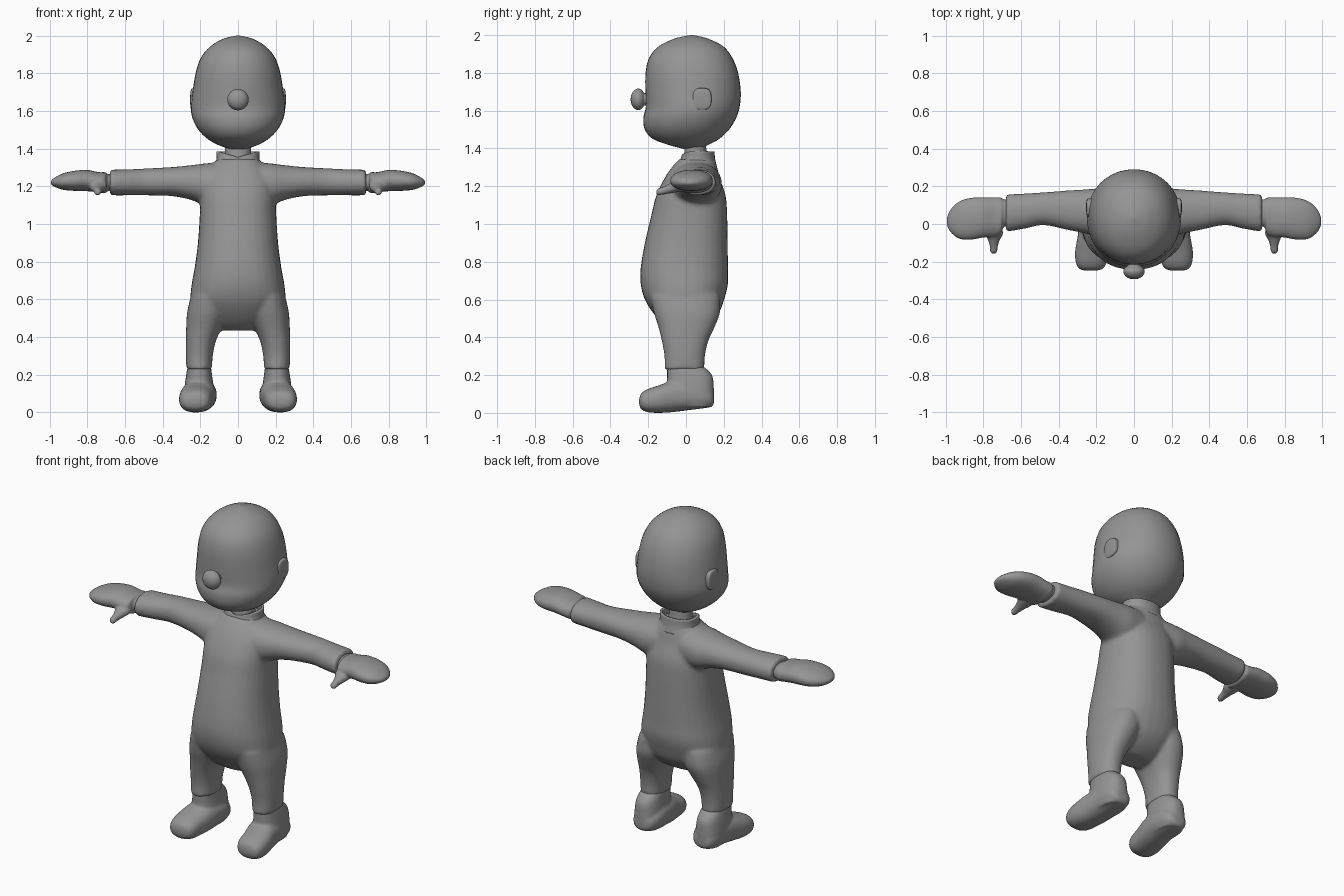
import bpy, bmesh, math
from mathutils import Vector

GREY = bpy.data.materials.new("plain grey")
GREY.diffuse_color = (0.3, 0.3, 0.3, 1)


def spline(rows, steps):
    """Catmull-Rom interpolation through rows of numbers."""
    out = []
    for i in range(len(rows) - 1):
        a, b, c, d = (rows[max(0, min(len(rows) - 1, i + k))] for k in (-1, 0, 1, 2))
        for s in range(steps):
            t = s / steps
            out.append([q + 0.5 * t * (r - p + t * (2 * p - 5 * q + 4 * r - s2 + t * (3 * (q - r) + s2 - p)))
                        for p, q, r, s2 in zip(a, b, c, d)])
    return out + [list(rows[-1])]


def loft(bm, axis, rows, side=1, power=2.2, steps=4, sides=32, cap=True):
    """Skin rounded sections; each row is (position on axis, u min, u max, v min, v max)."""
    rings = []
    for t, u0, u1, v0, v1 in spline(rows, steps):
        ring = []
        for k in range(sides):
            an = 2 * math.pi * k / sides
            c, s = math.cos(an), math.sin(an)
            u = (u0 + u1) / 2 + (u1 - u0) / 2 * math.copysign(abs(c) ** (2 / power), c)
            v = (v0 + v1) / 2 + (v1 - v0) / 2 * math.copysign(abs(s) ** (2 / power), s)
            x, y, z = {"x": (t, u, v), "y": (u, t, v), "z": (u, v, t)}[axis]
            ring.append(bm.verts.new((x * side, y, z)))
        rings.append(ring)
    for a, b in zip(rings, rings[1:]):
        for k in range(sides):
            j = (k + 1) % sides
            bm.faces.new((a[k], a[j], b[j], b[k]))
    if cap:
        bm.faces.new(rings[0])
        bm.faces.new(rings[-1])


def finish(name, bm, voxel=0, smooth=6):
    """Make the object; optionally fuse its pieces into one soft skin."""
    bmesh.ops.recalc_face_normals(bm, faces=bm.faces)
    me = bpy.data.meshes.new(name)
    bm.to_mesh(me)
    bm.free()
    me.materials.append(GREY)
    ob = bpy.data.objects.new(name, me)
    bpy.context.collection.objects.link(ob)
    if voxel:
        rm = ob.modifiers.new("fuse", "REMESH")
        rm.mode, rm.voxel_size, rm.use_smooth_shade = "VOXEL", voxel, True
        sm = ob.modifiers.new("soften", "SMOOTH")
        sm.factor, sm.iterations = 0.5, smooth
    else:
        bpy.context.view_layer.objects.active = ob
        ob.select_set(True)
        bpy.ops.object.shade_smooth_by_angle(angle=math.radians(40))
        ob.select_set(False)
    return ob


# head: full crown, slight brow step, narrow chin
bm = bmesh.new()
loft(bm, "z", [
    (1.395, -.03, .03, 0, .08), (1.415, -.095, .095, -.08, .11), (1.45, -.16, .16, -.175, .175),
    (1.5, -.21, .21, -.218, .228), (1.56, -.241, .241, -.226, .265), (1.62, -.25, .25, -.213, .284),
    (1.7, -.241, .241, -.215, .29), (1.8, -.225, .225, -.214, .276), (1.88, -.198, .198, -.195, .245),
    (1.94, -.15, .15, -.145, .198), (1.98, -.085, .085, -.065, .12), (1.996, -.03, .03, 0, .06),
    (2.0, -.003, .003, .027, .033)], power=2.1, sides=40)
finish("head", bm)

# button nose on a short stem
bm = bmesh.new()
loft(bm, "y", [(y, -r, r, 1.66 - r, 1.66 + r) for y, r in (
    (-.293, .002), (-.29, .022), (-.278, .044), (-.255, .057), (-.235, .05), (-.222, .034), (-.213, .034),
    (-.19, .045))], power=2)
finish("nose", bm)

# neck
bm = bmesh.new()
loft(bm, "z", [(1.3, -.085, .085, -.03, .13), (1.36, -.07, .07, -.012, .112),
               (1.43, -.07, .07, -.005, .105)], power=2)
finish("neck", bm)

# collar, dipping at the front
bm = bmesh.new()
loft(bm, "z", [(1.3, -.135, .135, -.07, .165), (1.34, -.115, .115, -.04, .155), (1.385, -.115, .115, -.025, .15)],
     cap=False)
for v in bm.verts:
    if v.co.z > 1.33:
        v.co.z -= 0.03 * max(0, 1 - abs(v.co.x) / .11) * (v.co.y < .06)
collar = finish("collar", bm)
thick = collar.modifiers.new("cloth", "SOLIDIFY")
thick.thickness, thick.offset = 0.014, -1

# one-piece suit: torso, sleeves and trouser legs
bm = bmesh.new()
loft(bm, "z", [
    (.435, -.1, .1, -.07, .06), (.47, -.16, .16, -.12, .12), (.53, -.21, .21, -.175, .175),
    (.6, -.25, .25, -.218, .202), (.68, -.246, .246, -.24, .222), (.77, -.23, .23, -.24, .222),
    (.9, -.213, .213, -.218, .221), (1.05, -.203, .203, -.183, .218), (1.15, -.2, .2, -.158, .21),
    (1.24, -.185, .185, -.115, .18), (1.3, -.15, .15, -.075, .165), (1.345, -.11, .11, -.035, .15)], power=2.3)
for side in (1, -1):
    loft(bm, "x", [
        (.08, -.08, .18, 1.1, 1.33), (.17, -.075, .19, 1.1, 1.322), (.25, -.052, .184, 1.128, 1.312),
        (.35, -.032, .178, 1.148, 1.302), (.48, -.006, .168, 1.152, 1.295), (.58, -.025, .162, 1.152, 1.29),
        (.68, -.042, .157, 1.152, 1.288)], side)
    loft(bm, "z", [
        (.23, .138, .274, -.114, .098), (.3, .134, .277, -.114, .1), (.38, .117, .277, -.128, .118),
        (.45, .085, .275, -.145, .15), (.53, .05, .27, -.17, .18), (.62, .03, .25, -.19, .18)], side, 2.3)
finish("suit", bm, .011, 6)

for side, word in ((1, "left"), (-1, "right")):
    # ear: thin rounded pad
    bm = bmesh.new()
    loft(bm, "x", [(.2, .035, .135, 1.605, 1.72), (.24, .035, .135, 1.605, 1.72), (.25, .045, .13, 1.61, 1.712),
                   (.254, .07, .105, 1.64, 1.68)], side, 2.8)
    finish(word + "_ear", bm)

    # mitten with wrist band and drooping thumb
    bm = bmesh.new()
    loft(bm, "x", [
        (.64, -.015, .13, 1.175, 1.265), (.69, -.015, .13, 1.175, 1.265), (.705, -.055, .14, 1.163, 1.275),
        (.74, -.068, .142, 1.168, 1.275), (.8, -.072, .142, 1.174, 1.287), (.87, -.084, .138, 1.176, 1.282),
        (.93, -.077, .118, 1.182, 1.268), (.975, -.042, .075, 1.198, 1.245), (.993, -.005, .035, 1.212, 1.228)],
        side, 2.2)
    loft(bm, "y", [
        (-.158, .738, .75, 1.16, 1.172), (-.148, .727, .763, 1.152, 1.188), (-.12, .723, .765, 1.156, 1.198),
        (-.085, .712, .775, 1.162, 1.215), (-.05, .695, .79, 1.168, 1.235), (0, .705, .79, 1.175, 1.24)], side, 2)
    finish(word + "_mitten", bm, .006, 4)

    # boot: ankle shaft and rounded foot
    bm = bmesh.new()
    loft(bm, "z", [
        (.03, .135, .27, -.07, .135), (.08, .125, .285, -.1, .148), (.14, .13, .283, -.1, .147),
        (.2, .138, .275, -.1, .138), (.245, .143, .267, -.1, .095)], side, 2.5)
    loft(bm, "y", [
        (-.248, .2, .26, .045, .075), (-.236, .163, .293, .018, .105), (-.2, .143, .31, .003, .127),
        (-.14, .133, .312, .0, .147), (-.07, .12, .3, .004, .17), (.02, .113, .288, .015, .17),
        (.09, .12, .28, .024, .15), (.135, .145, .26, .032, .12), (.148, .18, .23, .05, .09)], side, 2.4)
    finish(word + "_boot", bm, .008, 6)
